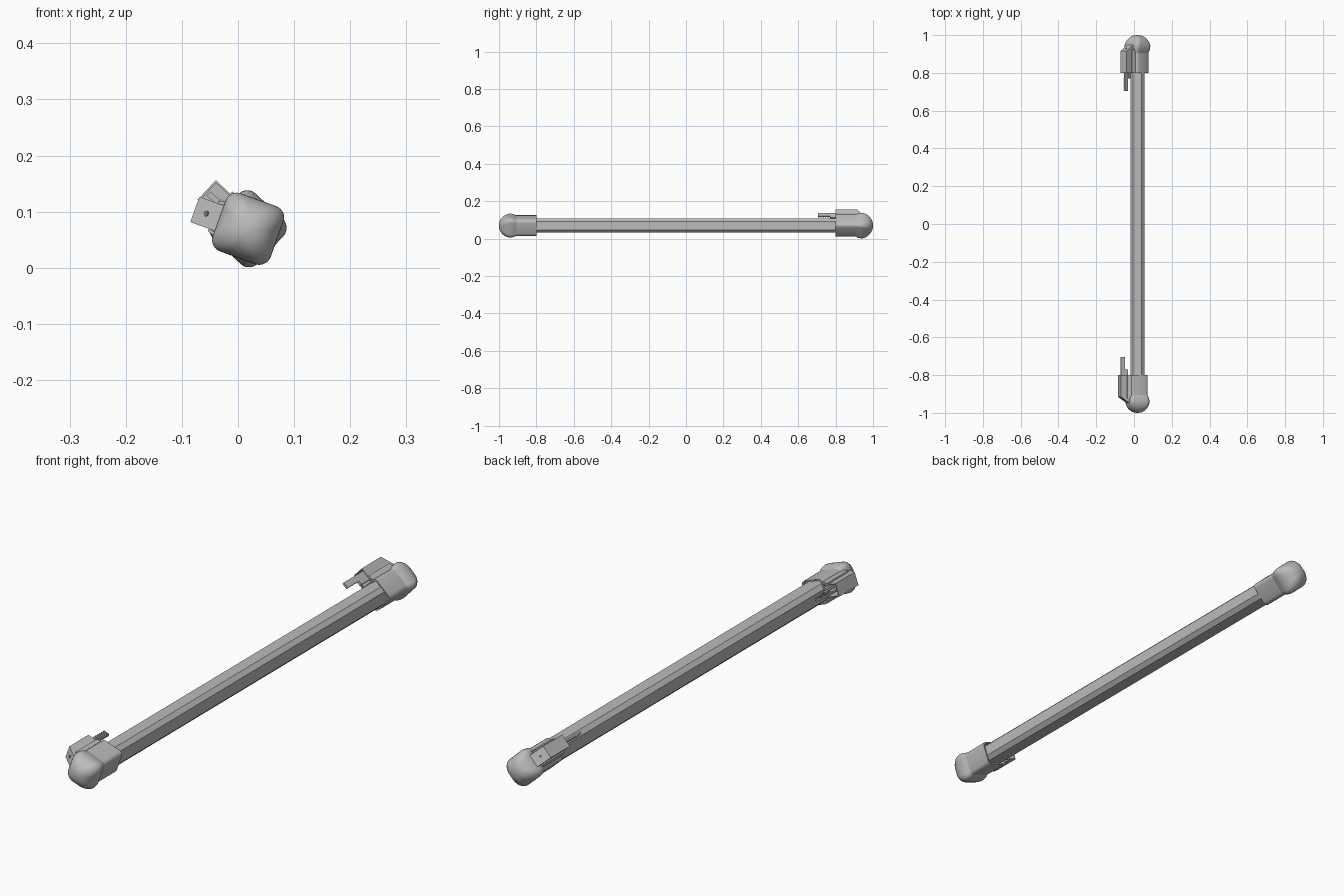
import bpy, bmesh, math
from mathutils import Vector

if "Cube" in bpy.data.objects:
    bpy.data.objects.remove(bpy.data.objects["Cube"])

CX, CZ = 0.018, 0.0695  # axis of the bar


def material(name, value):
    m = bpy.data.materials.new(name)
    m.use_nodes = True
    color = (value, value, value, 1)
    m.diffuse_color = color
    m.node_tree.nodes["Principled BSDF"].inputs["Base Color"].default_value = color
    return m


GREY = material("light grey", 0.5)
DARK = material("dark grey", 0.16)


def finish(bm, name, place, mat=GREY, smooth=False):
    """Place local vertices in the model and make an object."""
    for v in bm.verts:
        v.co = place(v.co)
    bmesh.ops.recalc_face_normals(bm, faces=bm.faces)
    mesh = bpy.data.meshes.new(name)
    bm.to_mesh(mesh)
    bm.free()
    mesh.materials.append(mat)
    ob = bpy.data.objects.new(name, mesh)
    bpy.context.collection.objects.link(ob)
    if smooth:
        bpy.ops.object.select_all(action="DESELECT")
        ob.select_set(True)
        bpy.context.view_layer.objects.active = ob
        bpy.ops.object.shade_smooth_by_angle(angle=math.radians(32))


def placer(degrees, side):
    """Turn about the bar axis; side is 1 for front, -1 for rear."""
    c, s = math.cos(math.radians(degrees)), math.sin(math.radians(degrees))

    def place(p):
        z = p.z * side
        return Vector((CX + p.x * c - z * s, p.y * side, CZ + p.x * s + z * c))
    return place


def rounded_square(h, r, steps):
    pts = []
    for k, (sx, sz) in enumerate([(1, 1), (-1, 1), (-1, -1), (1, -1)]):
        for i in range(steps + 1):
            a = math.pi / 2 * (k + i / steps)
            pts.append((sx * (h - r) + r * math.cos(a), sz * (h - r) + r * math.sin(a)))
    return pts


def loft(sections, steps):
    """Skin rounded squares given as (y, half width, corner radius)."""
    bm = bmesh.new()
    rings = [[bm.verts.new((x, y, z)) for x, z in rounded_square(h, r, steps)]
             for y, h, r in sections]
    for a, b in zip(rings, rings[1:]):
        for i in range(len(a)):
            j = (i + 1) % len(a)
            bm.faces.new((a[i], a[j], b[j], b[i]))
    bm.faces.new(rings[0])
    bm.faces.new(rings[-1])
    return bm


def prism(outline, z0, z1):
    """Extrude an (x, y) outline across local z."""
    bm = bmesh.new()
    lo, hi = [[bm.verts.new((x, y, z)) for x, y in outline] for z in (z0, z1)]
    bm.faces.new(lo)
    bm.faces.new(hi)
    for i in range(len(lo)):
        j = (i + 1) % len(lo)
        bm.faces.new((lo[i], lo[j], hi[j], hi[i]))
    bmesh.ops.recalc_face_normals(bm, faces=bm.faces)
    return bm


def box(x0, x1, y0, y1, z0, z1):
    return prism([(x0, y0), (x1, y0), (x1, y1), (x0, y1)], z0, z1)


def end_fitting(label, degrees, side):
    place = placer(degrees, side)

    # Sleeve, hollow where it slides over the bar
    sleeve = [(-0.86, 0.041, 0.013), (-0.8, 0.041, 0.013),
              (-0.8, 0.046, 0.015), (-0.94, 0.046, 0.015)]
    finish(loft(sleeve, 3), label + "_sleeve", place, smooth=True)

    # Rounded end that swells gently out of the sleeve
    dome = [(-0.905, 0.0455, 0.016), (-0.92, 0.0515, 0.018), (-0.932, 0.054, 0.021)]
    for i in range(10):
        a = math.radians(88) * i / 9
        h = 0.055 * math.cos(a) ** 0.9
        dome.append((-0.942 - 0.058 * math.sin(a), h, h * (0.4 + 0.55 * i / 9)))
    finish(loft(dome, 8), label + "_dome", place, smooth=True)

    # Connector housing with a slanted outer end and an open inner end
    bm = prism([(-0.101, -0.8), (-0.101, -0.915), (-0.043, -0.955), (-0.043, -0.8)],
               -0.024, 0.024)
    mouth = [f for f in bm.faces if f.normal.y > 0.9]
    bmesh.ops.inset_region(bm, faces=mouth, thickness=0.005)
    pocket = bmesh.ops.extrude_face_region(bm, geom=mouth)
    bmesh.ops.translate(bm, vec=(0, -0.09, 0),
                        verts=[g for g in pocket["geom"] if isinstance(g, bmesh.types.BMVert)])
    bmesh.ops.delete(bm, geom=mouth, context="FACES")
    finish(bm, label + "_connector_housing", place)

    # Fillets between the housing and the sleeve
    for s in (-1, 1):
        bm = box(-0.066, -0.042, -0.8, -0.925, -0.003, 0.003)
        for v in bm.verts:
            v.co.z += s * (0.026 if v.co.x < -0.05 else 0.032)
        finish(bm, label + "_housing_fillet", place)

    # Tongue, its short support and the grip teeth along one face
    finish(box(-0.094, -0.071, -0.88, -0.705, -0.003, 0.003), label + "_tongue", place)
    finish(box(-0.071, -0.056, -0.88, -0.77, -0.006, 0.006), label + "_tongue_support", place)
    for i in range(6):
        y = -0.707 - i * 0.012
        finish(box(-0.094, -0.071, y - 0.006, y, 0.003, 0.007), label + "_tongue_tooth", place)

    # Screw head on the slanted end
    bm = bmesh.new()
    along, out = Vector((0.82, -0.57, 0)), Vector((-0.57, -0.82, 0))
    bmesh.ops.create_cone(bm, cap_ends=True, segments=14, radius1=0.005,
                          radius2=0.005, depth=0.004)
    for v in bm.verts:
        v.co = Vector((-0.079, -0.93, 0)) + along * v.co.x + out * v.co.z + Vector((0, 0, v.co.y))
    finish(bm, label + "_screw", place, DARK)


# Long bar with chamfered corners
finish(loft([(-0.9, 0.0375, 0.015), (0.9, 0.0375, 0.015)], 1), "bar", placer(0, 1))

end_fitting("front", -20, 1)
end_fitting("rear", -43, -1)
